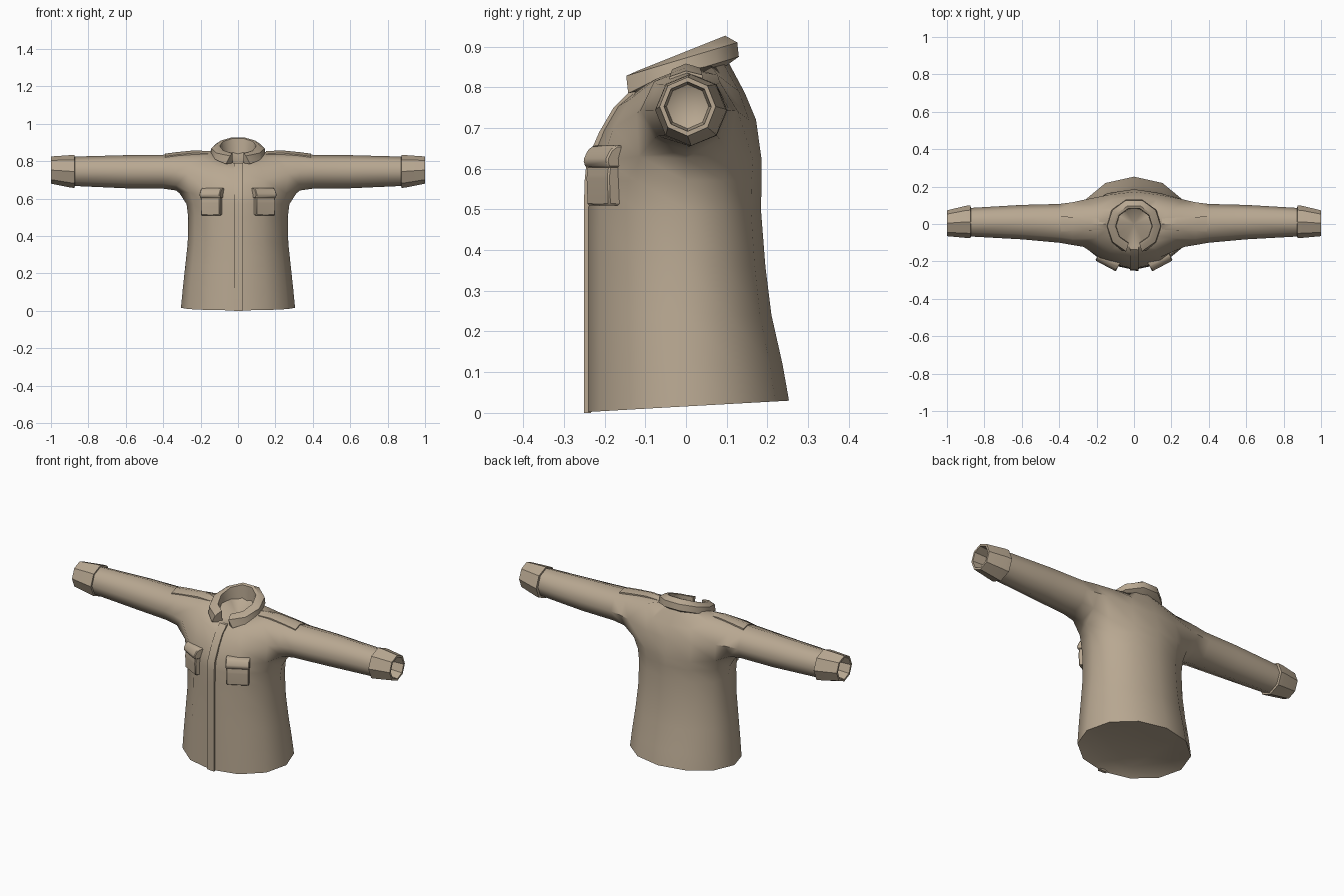
import bpy, bmesh, math
from mathutils import Vector, Matrix

if "Cube" in bpy.data.objects:
    bpy.data.objects.remove(bpy.data.objects["Cube"])

cloth = bpy.data.materials.new("tan_cloth")
cloth.diffuse_color = (0.48, 0.39, 0.285, 1)
cloth.use_nodes = True
cloth.node_tree.nodes["Principled BSDF"].inputs["Base Color"].default_value = cloth.diffuse_color


def finish(bm, name, angle=40):
    bmesh.ops.recalc_face_normals(bm, faces=bm.faces)
    me = bpy.data.meshes.new(name)
    bm.to_mesh(me)
    bm.free()
    me.materials.append(cloth)
    ob = bpy.data.objects.new(name, me)
    bpy.context.collection.objects.link(ob)
    bpy.ops.object.select_all(action='DESELECT')
    ob.select_set(True)
    bpy.context.view_layer.objects.active = ob
    bpy.ops.object.shade_smooth_by_angle(angle=math.radians(angle))
    return ob


def ring(bm, pts):
    return [bm.verts.new(p) for p in pts]


def bridge(bm, a, b, skip=(), closed=True):
    n = len(a)
    for i in range(n if closed else n - 1):
        if i not in skip:
            j = (i + 1) % n
            bm.faces.new((a[i], a[j], b[j], b[i]))


def mirrored(half):
    return half + [(-x, y, z) for x, y, z in half[-2:0:-1]]


def octagon(s, x, z0, z1, y0, y1, k=1.0):
    cz, cy, rz, ry = (z0 + z1) / 2, (y0 + y1) / 2, (z1 - z0) / 2 * k, (y1 - y0) / 2 * k
    return [(s * x, cy + ry * math.sin(j * math.pi / 4), cz - rz * math.cos(j * math.pi / 4))
            for j in range(8)]


# ---- shirt body: twelve-sided torso with sleeves grown from the armholes
bm = bmesh.new()


def body_ring(z, w, yb, yf, lift=0.0, k=1.0):
    half = []
    for i in range(7):
        a = i * math.pi / 6
        c = math.cos(a)
        half.append((k * w * math.sin(a), k * c * (yb if c > 0 else -yf), z + lift * (1 + c)))
    return mirrored(half)


rows = [(0.04, 0.305, 0.25, -0.245, -0.005, 0.78),   # recessed lining
        (0.002, 0.305, 0.253, -0.245, 0.014),        # hem
        (0.12, 0.295, 0.237, -0.245), (0.24, 0.282, 0.21, -0.245),
        (0.36, 0.269, 0.195, -0.245), (0.50, 0.266, 0.184, -0.245),
        (0.57, 0.275, 0.186, -0.243)]
rings = [ring(bm, body_ring(*r)) for r in rows]
bm.faces.new(rings[0])
# chest, armhole, shoulder and neck rings, from back to front
chest = [(0, .186, .62), (.14, .165, .62), (.255, .105, .635), (.31, 0, .625),
         (.255, -.115, .63), (.145, -.205, .62), (0, -.238, .62)]
arm = [(0, .172, .72), (.14, .155, .72), (.275, .128, .74), (.3, 0, .74),
       (.27, -.122, .735), (.14, -.178, .70), (0, -.207, .69)]
shoulder = [(0, .145, .785), (.12, .13, .79), (.2, .078, .83), (.21, 0, .85),
            (.2, -.075, .82), (.12, -.138, .77), (0, -.172, .75)]
neck = [(0, .105, .86), (.055, .09, .862), (.1, .055, .86), (.115, 0, .85),
        (.1, -.06, .82), (.06, -.11, .80), (0, -.13, .785)]
rings += [ring(bm, mirrored(h)) for h in (chest, arm, shoulder, neck)]
A, B, C, N = rings[-4:]
for a, b in zip(rings, rings[1:]):
    bridge(bm, a, b, skip=(2, 3, 8, 9) if a in (A, B) else ())
# bowl inside the neck
low = bm.verts.new((0, 0, 0.77))
for i in range(12):
    bm.faces.new((N[i], N[(i + 1) % 12], low))
# sleeves
for s in (1, -1):
    def col(r, k):
        return r[k if s > 0 else 12 - k]
    prev = [col(A, 3), col(A, 2), col(B, 2), col(C, 2), col(C, 3), col(C, 4), col(B, 4), col(A, 4)]
    for r in [(.33, .643, .843, -.112, .116), (.40, .653, .834, -.10, .107),
              (.60, .655, .832, -.082, .102), (.89, .668, .824, -.066, .085)]:
        cur = ring(bm, octagon(s, *r))
        bridge(bm, prev, cur)
        prev = cur
    bm.faces.new(prev)
bmesh.ops.delete(bm, geom=[v for v in bm.verts if not v.link_faces], context='VERTS')
finish(bm, "shirt_body", 50)

# ---- cuffs with a hollow end
for s, side in ((1, "right"), (-1, "left")):
    bm = bmesh.new()
    spec = [(.872, .672, .82, -.064, .084), (.874, .656, .832, -.076, .1),
            (.90, .660, .832, -.074, .097), (1.0, .68, .825, -.065, .073),
            (1.0, .68, .825, -.065, .073, .84), (.93, .68, .825, -.065, .073, .75)]
    loops = [ring(bm, octagon(s, *r)) for r in spec]
    for a, b in zip(loops, loops[1:]):
        bridge(bm, a, b)
    bm.faces.new(loops[0])
    cup = bm.verts.new((s * .90, .004, .752))
    for i in range(8):
        bm.faces.new((loops[-1][i], loops[-1][(i + 1) % 8], cup))
    finish(bm, side + "_cuff", 35)

# ---- folded collar, open at the front with pointed tips
bm = bmesh.new()
sections = []
count = 10
for i in range(count):
    t = math.radians(17 + (360 - 34) * i / (count - 1))
    end = i in (0, count - 1)
    dx, dy = math.sin(t), -math.cos(t)

    def cp(r, base, slope, drop=0):
        x, y = r * dx, r * dy - 0.01
        return (x, y, base + slope * y - drop)
    tip = cp(.147, .836, .30, .006 if end else 0)
    if end:
        tip = (math.copysign(.065, dx), -.142, .785)
    sections.append(ring(bm, [cp(.095, .815, .30), cp(.098, .886, .42),
                              cp(.112, .888, .40), cp(.143, .872, .30), tip,
                              cp(.122, .826, .30)]))
for a, b in zip(sections, sections[1:]):
    bridge(bm, a, b)
bm.faces.new(sections[0])
bm.faces.new(sections[-1])
finish(bm, "collar", 40)

# ---- button placket following the front profile
bm = bmesh.new()
line = [(-.245, 0), (-.245, .5), (-.243, .57), (-.238, .62), (-.207, .69), (-.172, .75), (-.132, .79)]
sections = [ring(bm, [(-.022, y + .012, z), (-.022, y - .003, z),
                      (.024, y - .006, z), (.024, y + .012, z)]) for y, z in line]
for a, b in zip(sections, sections[1:]):
    bridge(bm, a, b)
bm.faces.new(sections[0])
bm.faces.new(sections[-1])
finish(bm, "button_placket", 30)


# ---- chest pockets and flaps: tapered slabs turned along the chest
def slab(name, s, w, levels):
    bm = bmesh.new()
    turn = Matrix.Rotation(s * math.radians(28), 4, 'Z')
    loops = []
    for z, front, back in levels:
        pts = [(-w, front), (w, front), (w, back), (-w, back)]
        loops.append(ring(bm, [turn @ Vector((x, y, 0)) + Vector((s * .137, -.195, z))
                               for x, y in pts]))
    for a, b in zip(loops, loops[1:]):
        bridge(bm, a, b)
    bm.faces.new(loops[0])
    bm.faces.new(loops[-1])
    bmesh.ops.bevel(bm, geom=bm.edges[:], offset=.004, segments=1, affect='EDGES')
    finish(bm, name, 40)


for s, side in ((1, "right"), (-1, "left")):
    slab(side + "_pocket", s, .058, [(.51, -.024, .03), (.58, -.027, .03), (.64, -.018, .03)])
    slab(side + "_pocket_flap", s, .062,
         [(.603, -.028, .03), (.622, -.034, .03), (.647, -.02, .03), (.657, -.004, .03)])

# ---- shoulder straps
for s, side in ((1, "right"), (-1, "left")):
    bm = bmesh.new()
    loops = [ring(bm, [(s * x, -w, z - .028), (s * x, -w, z - .014), (s * x, 0, z),
                       (s * x, w, z - .01), (s * x, w, z - .028)])
             for x, z, w in [(.15, .853, .03), (.23, .858, .034), (.33, .848, .038), (.39, .84, .04)]]
    for a, b in zip(loops, loops[1:]):
        bridge(bm, a, b)
    bm.faces.new(loops[0])
    bm.faces.new(loops[-1])
    finish(bm, side + "_shoulder_strap", 40)
